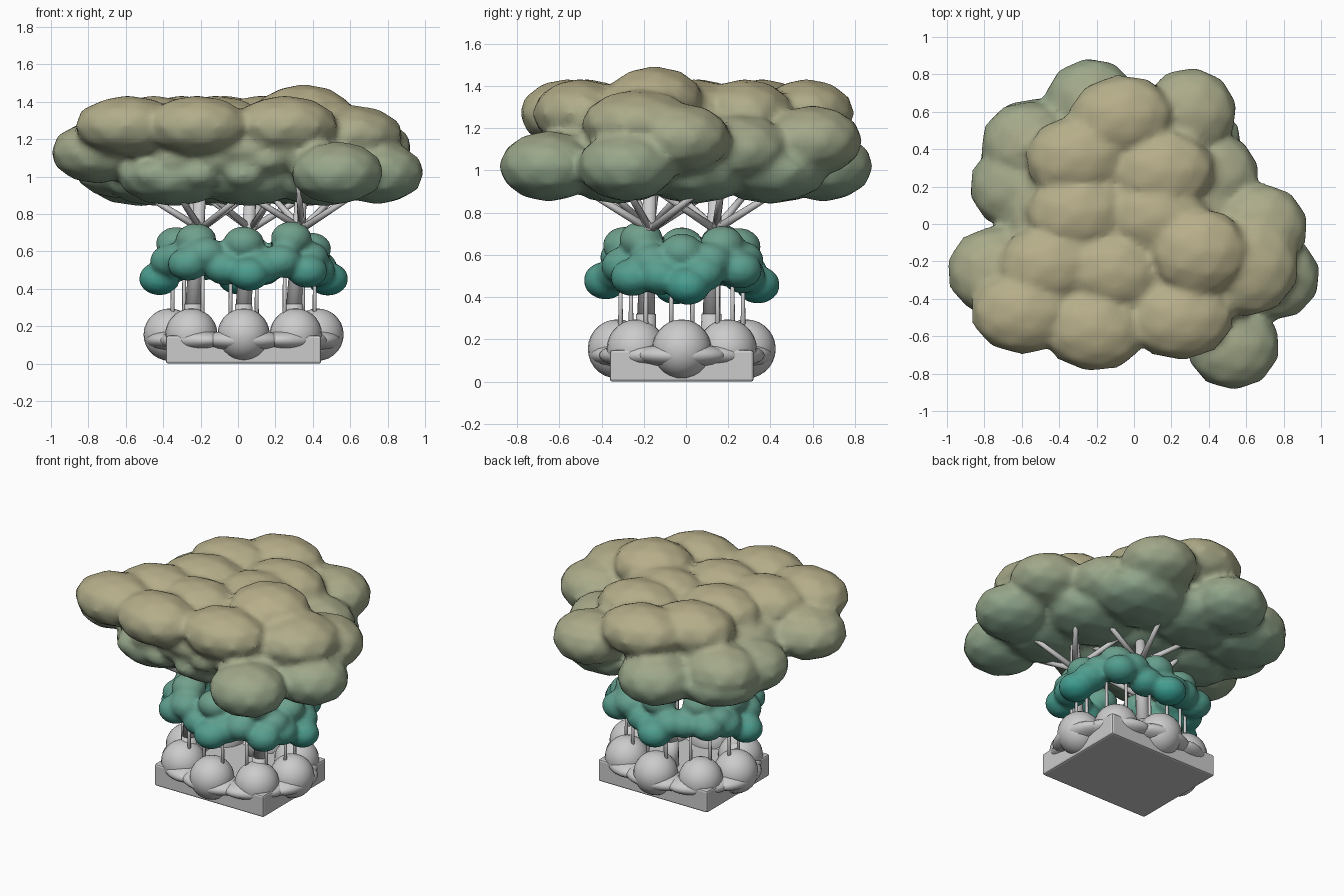
import bpy, bmesh, math, random
from mathutils import Vector, Matrix

if "Cube" in bpy.data.objects:
    bpy.data.objects.remove(bpy.data.objects["Cube"])
random.seed(4)
CX, CY = 0.03, -0.02

def mesh_object(name, bm, smooth=True):
    me = bpy.data.meshes.new(name)
    bm.to_mesh(me)
    bm.free()
    ob = bpy.data.objects.new(name, me)
    bpy.context.collection.objects.link(ob)
    for p in me.polygons:
        p.use_smooth = smooth
    return ob

def add_ellipsoid(bm, c, r, rot=0, sub=2):
    m = Matrix.Translation(c) @ Matrix.Rotation(rot, 4, 'Z') @ Matrix.Diagonal((*r, 1))
    bmesh.ops.create_icosphere(bm, subdivisions=sub, radius=1, matrix=m)

def add_limb(bm, a, b, r1, r2, seg=10):
    a, b = Vector(a), Vector(b)
    d = b - a
    m = Matrix.Translation((a + b) / 2) @ d.to_track_quat('Z', 'Y').to_matrix().to_4x4()
    bmesh.ops.create_cone(bm, cap_ends=True, segments=seg, radius1=r1, radius2=r2,
                          depth=d.length, matrix=m)

# foliage colour runs from teal (low) through green to straw (high)
LOW, MID, HIGH = Vector((0.03, 0.33, 0.28)), Vector((0.28, 0.37, 0.25)), Vector((0.47, 0.42, 0.25))

def foliage_colour(z):
    if z < 1:
        return LOW.lerp(MID, max(0, (z - 0.38) / 0.62))
    return MID.lerp(HIGH, min(1, (z - 1) / 0.4))

def fuse_foliage(name, blobs, voxel, bands, sub):
    bm = bmesh.new()
    for centre, radii in blobs:
        add_ellipsoid(bm, centre, radii, random.uniform(-0.15, 0.15), sub)
    ob = mesh_object(name, bm)
    mod = ob.modifiers.new("fuse", 'REMESH')
    mod.mode = 'VOXEL'
    mod.voxel_size = voxel
    ob.modifiers.new("soften", 'SMOOTH').iterations = 2
    dg = bpy.context.evaluated_depsgraph_get()
    me = bpy.data.meshes.new_from_object(ob.evaluated_get(dg))
    ob.modifiers.clear()
    ob.data = me
    zs = [v.co.z for v in me.vertices]
    lo, span = min(zs), max(zs) - min(zs)
    me.materials.clear()
    for i in range(bands):
        mat = bpy.data.materials.new(f"{name}_band_{i}")
        mat.diffuse_color = (*foliage_colour(lo + span * (i + 0.5) / bands), 1)
        mat.use_nodes = True
        mat.node_tree.nodes["Principled BSDF"].inputs["Base Color"].default_value = mat.diffuse_color
        me.materials.append(mat)
    for p in me.polygons:
        p.use_smooth = True
        p.material_index = min(bands - 1, int((p.center.z - lo) / span * bands))

# planter block
bm = bmesh.new()
bmesh.ops.create_cube(bm, size=1, matrix=Matrix.Translation((CX, CY, 0.075))
                      @ Matrix.Diagonal((0.83, 0.68, 0.15, 1)))
block = mesh_object("base_block", bm, False)
bev = block.modifiers.new("bevel", 'BEVEL')
bev.width = 0.012
bev.segments = 2

# ring of round shrubs, fins, thin stems and small tree crowns
shrubs, fins, stems = bmesh.new(), bmesh.new(), bmesh.new()
small = []
for i in range(8):
    a = i * math.pi / 4
    dx, dy = math.cos(a), math.sin(a)
    x, y = CX + 0.395 * dx, CY + 0.305 * dy
    bmesh.ops.create_uvsphere(shrubs, u_segments=24, v_segments=14, radius=0.14,
                              matrix=Matrix.Translation((x, y, 0.155)))
    add_ellipsoid(fins, (x, y, 0.125), (0.215, 0.13, 0.06), a + math.pi / 2, 3)
    high = 0.03 if i % 2 else -0.015
    sx, sy = CX + 0.38 * dx, CY + 0.29 * dy
    for s in (-1, 1):
        px, py = sx - s * dy * 0.07, sy + s * dx * 0.05
        add_limb(stems, (px, py, 0.15), (px, py, 0.55), 0.012, 0.009, 8)
    # one high lobe, then lower lobes stepping left, right and outward
    for k, (out, side) in enumerate(((-0.02, 0), (0.01, 0.1), (0.0, -0.1), (0.07, 0.03))):
        z = (0.64, 0.55, 0.52, 0.485)[k] + high + random.uniform(-0.025, 0.025)
        small.append(((sx + out * dx - side * dy, sy + out * dy + side * dx, z),
                      (0.11, 0.105, 0.09)))
mesh_object("round_shrubs", shrubs)
mesh_object("shrub_fins", fins)
mesh_object("small_tree_stems", stems)
fuse_foliage("small_tree_crowns", small, 0.018, 8, 3)

# three large trunks with spreading branches
trunks = bmesh.new()
for bx, by in ((-0.24, -0.19), (0.3, -0.19), (0.03, 0.12)):
    tx, ty = bx + 0.04, by + 0.02
    add_limb(trunks, (bx, by, 0.12), (bx, by, 0.32), 0.052, 0.047, 14)
    add_limb(trunks, (bx, by, 0.3), (tx, ty, 0.95), 0.043, 0.03, 14)
    for k in range(5):
        a = k * math.pi * 0.4 + bx * 3
        add_limb(trunks, (tx, ty, 0.72),
                 (tx + 0.36 * math.cos(a), ty + 0.36 * math.sin(a), 0.94), 0.02, 0.014, 8)
mesh_object("large_trunks", trunks)

# canopy rim lobes
canopy = [((x, y, z), (0.255, 0.24, 0.17)) for x, y, z in (
    (-0.23, 0.65, 1.02), (0.3, 0.6, 1.14), (-0.57, 0.42, 1.07), (-0.63, 0.2, 1.05),
    (-0.75, -0.25, 1.13), (0.53, -0.65, 1.02), (0.745, -0.28, 1.02), (0.68, -0.02, 1.15),
    (0.42, 0.26, 1.1))]
# canopy upper lobes
canopy += [((x, y, 1.27), (0.29, 0.23, 0.165)) for x, y in (
    (-0.59, -0.47), (-0.22, -0.56), (0.25, -0.5), (-0.07, 0.57), (-0.3, 0.36),
    (0.15, 0.28), (-0.3, 0.06), (-0.12, -0.25), (0.12, 0.04), (-0.45, -0.22))]
canopy.append(((0.35, -0.15, 1.33), (0.27, 0.24, 0.165)))
canopy.append(((0.6, -0.22, 1.22), (0.29, 0.28, 0.165)))
# rounded underside lobes in a loose grid, with inner fillings
for j in range(3):
    for i in range(3):
        canopy.append((((i - 1) * 0.4 - 0.09 * j + 0.06, -0.32 + 0.36 * j, 1.0),
                       (0.31, 0.28, 0.16)))
canopy.append(((-0.05, 0, 1.14), (0.68, 0.62, 0.19)))
canopy.append(((0, -0.3, 1.14), (0.66, 0.36, 0.19)))
# small knobs under the front edge
for k in range(6):
    canopy.append(((-0.45 + 0.12 * k, -0.48 - 0.015 * k, 1.01 + 0.08 * (k % 2)),
                   (0.12, 0.11, 0.08)))
fuse_foliage("large_canopy", canopy, 0.024, 14, 2)
